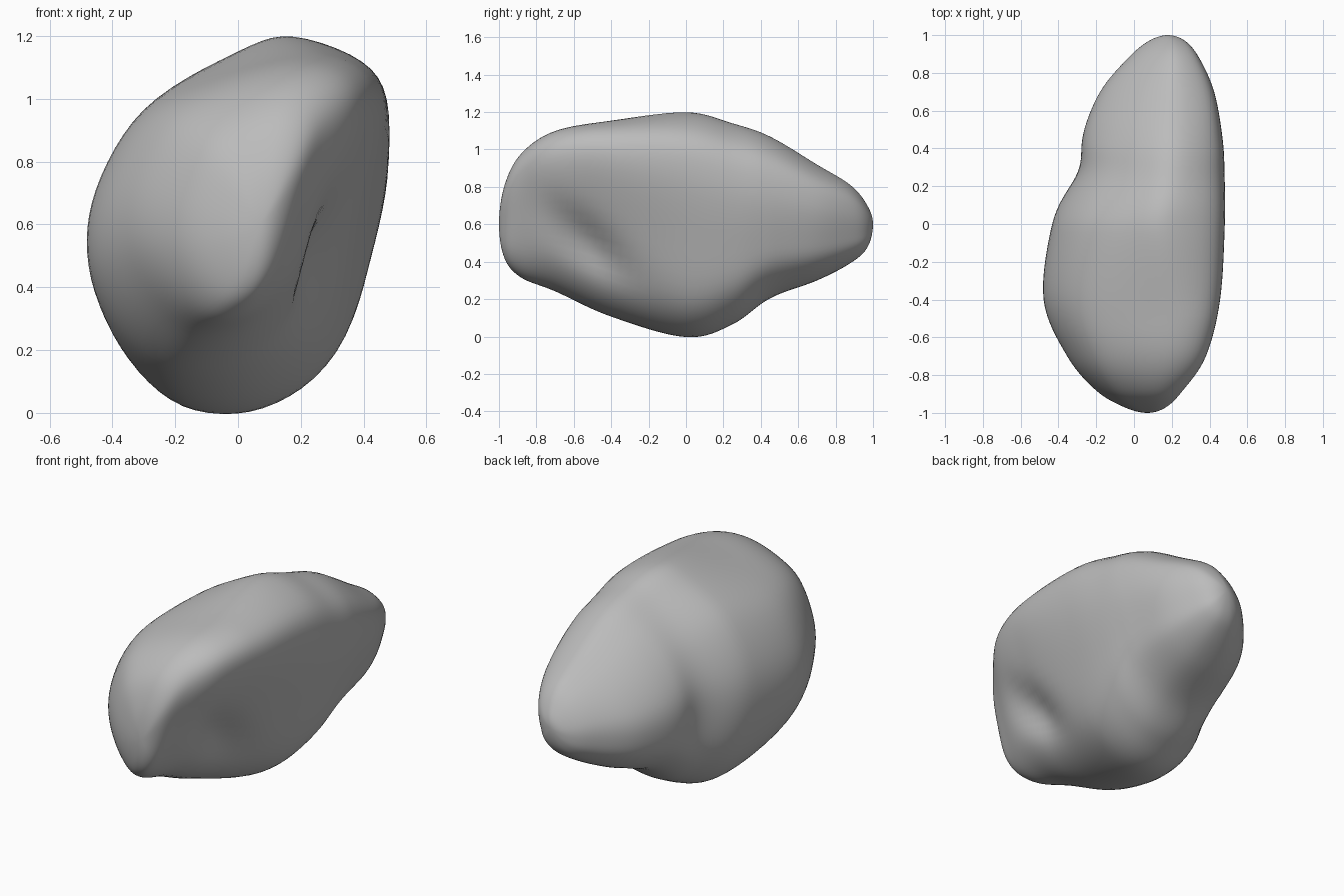
import bpy, bmesh, math
from mathutils import Vector

RING, STEPS = 72, 8

cube = bpy.data.objects.get("Cube")
if cube:
    bpy.data.objects.remove(cube)

# Cross-section outlines in a unit box, for the front, middle and back
FRONT = [(1, .6), (.9, .9), (.5, 1), (-.1, .87), (-.64, .61), (-.95, .13),
         (-1, -.32), (-.79, -.73), (-.42, -1), (.05, -.96), (.46, -.63), (.78, 0)]
MIDDLE = [(1, .45), (.89, .81), (.33, 1), (-.1, .9), (-.62, .64), (-.95, .2),
          (-1, -.25), (-.83, -.69), (-.44, -.98), (.1, -.99), (.58, -.72), (.83, -.15)]
BACK = [(1, .28), (.88, .74), (.35, 1), (-.15, .85), (-.6, .52), (-.92, .1),
        (-1, -.3), (-.89, -.7), (-.47, -1), (.18, -1), (.68, -.7), (.88, -.28)]

# Stations along the stone: y, x from, x to, z from, z to
STATIONS = [
    (-1, .07, .07, .6, .6), (-.97, -.05, .17, .42, .81), (-.88, -.2, .26, .32, .98),
    (-.7, -.35, .38, .25, 1.1), (-.4, -.475, .455, .115, 1.155), (0, -.43, .48, .007, 1.2),
    (.25, -.33, .48, .08, 1.14), (.45, -.285, .47, .22, 1.07), (.7, -.18, .425, .31, .92),
    (.88, -.03, .345, .4, .81), (.97, .08, .27, .48, .7), (1, .18, .18, .6, .6)]


def spline(p, q, r, s, t):
    """Smooth curve from q to r."""
    return q + (r - p) * t / 2 + (p * 2 - q * 5 + r * 4 - s) * t * t / 2 \
        + (q * 3 - p - r * 3 + s) * t ** 3 / 2


def outline(points):
    pts = [Vector(p) for p in points]
    n, ring = len(pts), []
    for i in range(RING):
        k, t = divmod(i * n / RING, 1)
        ring.append(spline(*(pts[(int(k) + d) % n] for d in (-1, 0, 1, 2)), t))
    return ring


def hollow(y, z, cy, cz, angle, length, above, below):
    """Soft oval falloff on the side, with its own width either side of its axis."""
    c, s = math.cos(angle), math.sin(angle)
    a, b = (y - cy) * c + (z - cz) * s, (z - cz) * c - (y - cy) * s
    return math.exp(-(a / length) ** 2 - (b / (above if b > 0 else below)) ** 2)


front, middle, back = outline(FRONT), outline(MIDDLE), outline(BACK)


def section(y, x0, x1, z0, z1):
    ring = []
    f, b = min(max(-y / .5, 0), 1), min(max(y / .45, 0), 1)
    for pf, pm, pb in zip(front, middle, back):
        u, v = pm + (pf - pm) * f + (pb - pm) * b
        x = (x0 + x1) / 2 + u * (x1 - x0) / 2
        z = (z0 + z1) / 2 + v * (z1 - z0) / 2
        if u > 0:  # slanting dent on one flank
            x -= .12 * u * hollow(y, z, -.5, .48, -.75, .25, .085, .12)
        else:      # upright valley on the other flank
            x -= .03 * u * hollow(y, z, .32, .5, math.pi / 2, .25, .13, .13)
        ring.append(Vector((x, y, z)))
    return ring


# Stations mirrored past both tips so the ends close roundly
def past_tip(s):
    return Vector((s[0], s[2], s[1], s[4], s[3]))


rows = [past_tip(STATIONS[1])] + [Vector(s) for s in STATIONS] + [past_tip(STATIONS[-2])]
samples = [spline(*rows[i - 1:i + 3], k / STEPS)
           for i in range(1, len(rows) - 2) for k in range(STEPS)]

# Loft the stone body
bm = bmesh.new()
loops = [[bm.verts.new(p) for p in section(*s)] for s in samples[1:]]
for a, b in zip(loops, loops[1:]):
    for i in range(RING):
        j = (i + 1) % RING
        bm.faces.new((a[i], a[j], b[j], b[i]))
for loop, tip in ((loops[0], STATIONS[0]), (loops[-1], STATIONS[-1])):
    pole = bm.verts.new((tip[1], tip[0], tip[3]))
    for i in range(RING):
        bm.faces.new((loop[i], loop[(i + 1) % RING], pole))
bmesh.ops.recalc_face_normals(bm, faces=bm.faces)
mesh = bpy.data.meshes.new("stone")
bm.to_mesh(mesh)
bm.free()
stone = bpy.data.objects.new("stone", mesh)
bpy.context.collection.objects.link(stone)

# Relax the loft slightly
relax = stone.modifiers.new("relax", 'SMOOTH')
relax.factor, relax.iterations = .5, 4

grey = bpy.data.materials.new("stone grey")
grey.use_nodes = True
grey.diffuse_color = (.5, .5, .5, 1)
grey.node_tree.nodes["Principled BSDF"].inputs["Base Color"].default_value = (.5, .5, .5, 1)
mesh.materials.append(grey)

bpy.context.view_layer.objects.active = stone
stone.select_set(True)
bpy.ops.object.shade_smooth()
